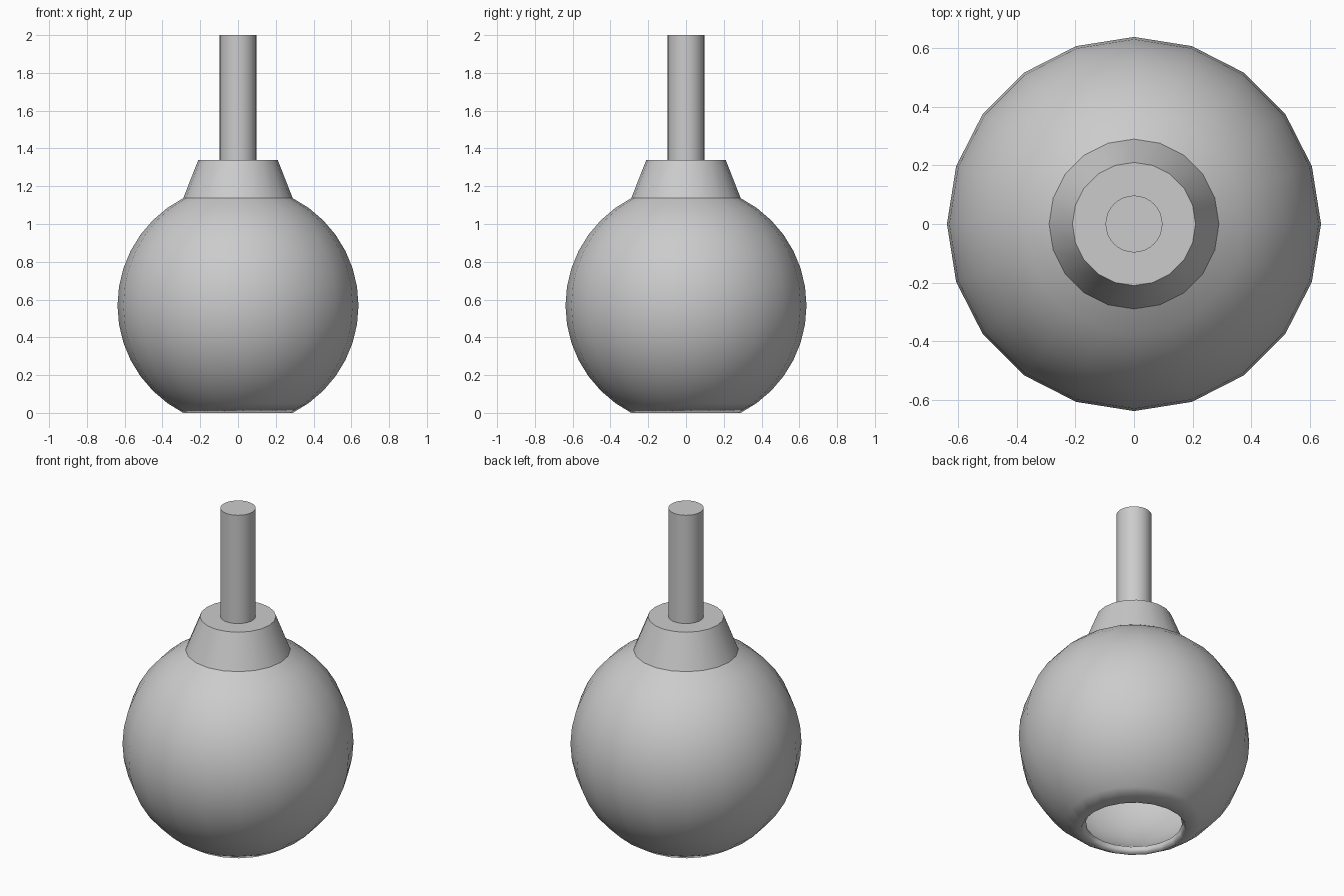
import bpy, bmesh, math

if "Cube" in bpy.data.objects:
    bpy.data.objects.remove(bpy.data.objects["Cube"])

SIDES = 20


def lathe(name, profile, sides, cap_top=True, cap_bottom=False):
    """Revolve (radius, z) points, listed bottom to top, around the z axis."""
    bm = bmesh.new()
    rings = []
    for r, z in profile:
        rings.append([bm.verts.new((r * math.cos(math.tau * i / sides),
                                    r * math.sin(math.tau * i / sides), z))
                      for i in range(sides)])
    for low, high in zip(rings, rings[1:]):
        for i in range(sides):
            j = (i + 1) % sides
            bm.faces.new((low[i], low[j], high[j], high[i]))
    if cap_top:
        bm.faces.new(rings[-1])
    if cap_bottom:
        bm.faces.new(rings[0][::-1])
    mesh = bpy.data.meshes.new(name)
    bm.to_mesh(mesh)
    bm.free()
    obj = bpy.data.objects.new(name, mesh)
    bpy.context.collection.objects.link(obj)
    return obj


def smooth(obj):
    bpy.ops.object.select_all(action='DESELECT')
    obj.select_set(True)
    bpy.context.view_layer.objects.active = obj
    bpy.ops.object.shade_smooth_by_angle(angle=math.radians(30))


# Globe shade with tapered neck: open at the bottom, closed at the neck top
R = 0.638
CENTRE = R * math.cos(math.radians(27))
globe = [(R * math.sin(math.radians(a)), CENTRE - R * math.cos(math.radians(a)))
         for a in range(27, 154, 9)]
shade = lathe("globe_shade", globe + [(0.21, 1.34)], SIDES)
smooth(shade)

# Wall thickness, grown inwards
wall = shade.modifiers.new("wall", 'SOLIDIFY')
wall.thickness = 0.045
wall.offset = -1

# Hanging stem
stem = lathe("stem", [(0.097, 1.335), (0.097, 2.0)], 32, cap_bottom=True)
smooth(stem)
